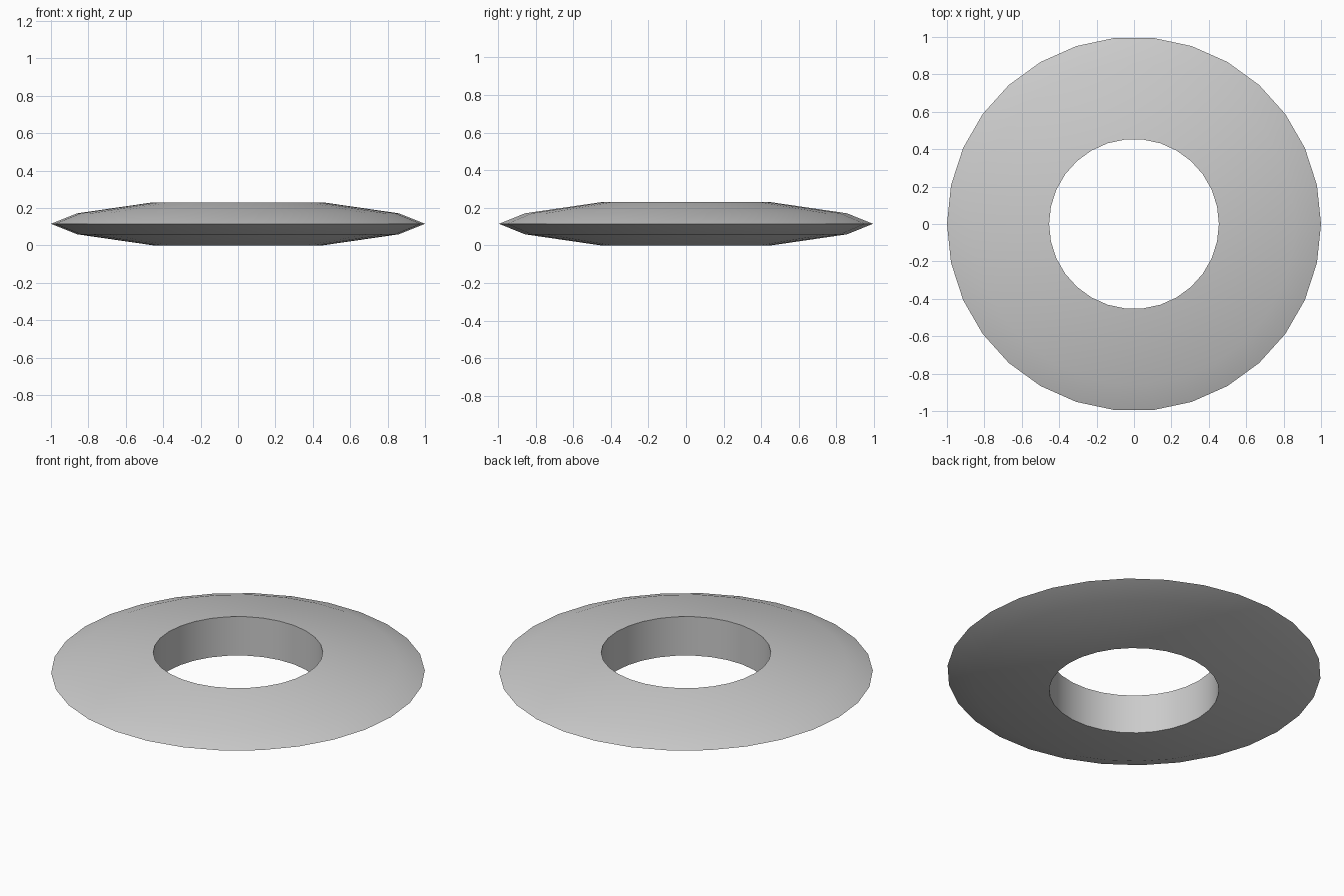
import bpy, bmesh, math

if "Cube" in bpy.data.objects:
    bpy.data.objects.remove(bpy.data.objects["Cube"])

SIDES = 30
# Ring cross-section as (radius, height): flat bore, tapered faces, pointed rim
PROFILE = [(0.454, 0.0), (0.86, 0.059), (1.0, 0.115), (0.86, 0.171), (0.454, 0.23)]

bm = bmesh.new()

# Rings of vertices around z, one per profile point
rings = []
for r, z in PROFILE:
    angles = [2 * math.pi * i / SIDES for i in range(SIDES)]
    rings.append([bm.verts.new((r * math.cos(a), r * math.sin(a), z)) for a in angles])

# Bridge neighbouring rings, closing the section through the bore
for k, low in enumerate(rings):
    high = rings[(k + 1) % len(rings)]
    for i in range(SIDES):
        j = (i + 1) % SIDES
        bm.faces.new((low[i], low[j], high[j], high[i]))
bmesh.ops.recalc_face_normals(bm, faces=bm.faces)

mesh = bpy.data.meshes.new("tapered_ring")
bm.to_mesh(mesh)
bm.free()
ring = bpy.data.objects.new("tapered_ring", mesh)
bpy.context.collection.objects.link(ring)

# Smooth rim and faces, sharp bore edges
bpy.context.view_layer.objects.active = ring
ring.select_set(True)
bpy.ops.object.shade_smooth_by_angle(angle=math.radians(60))
